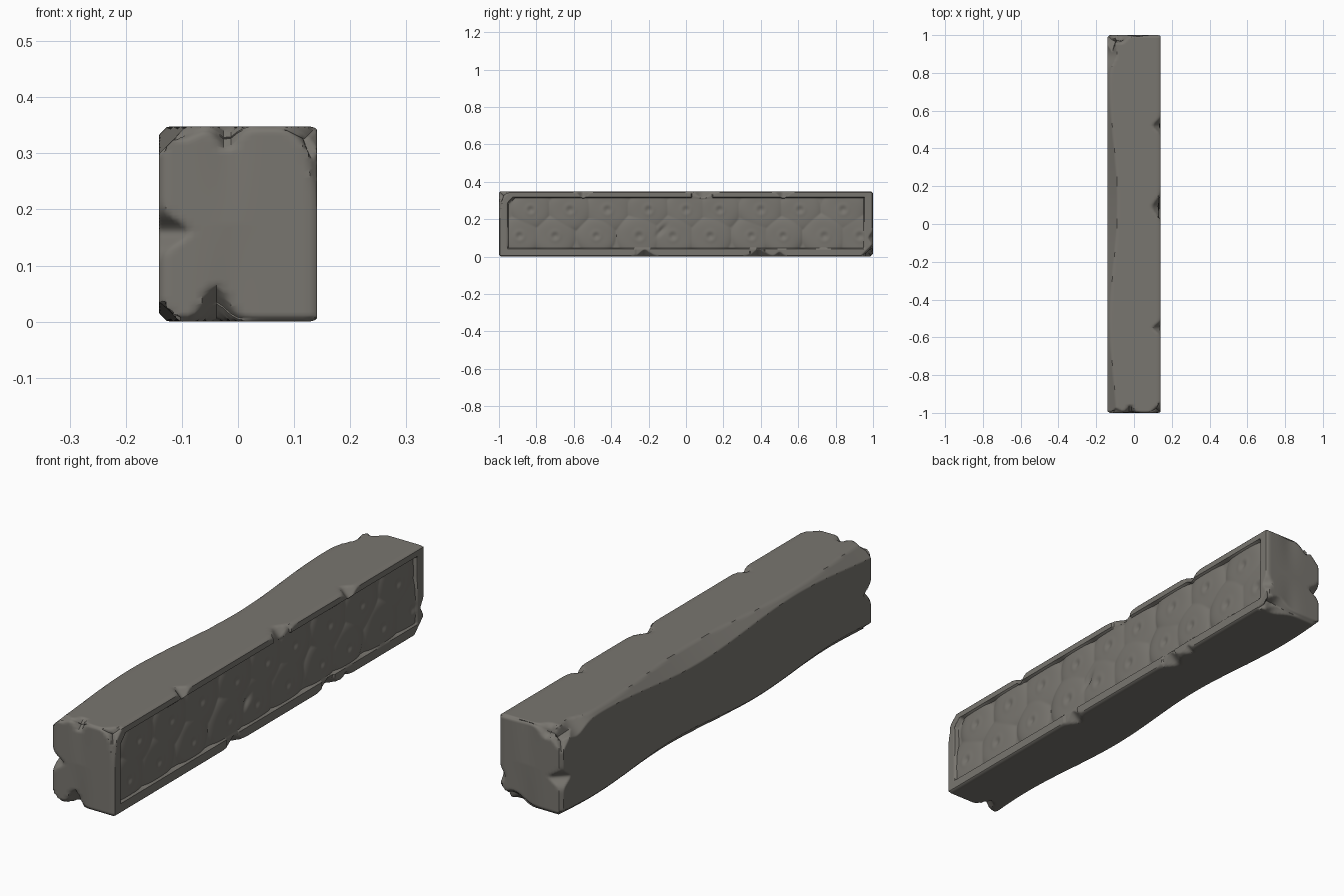
import bpy, bmesh, math, random
from mathutils import Vector

if "Cube" in bpy.data.objects:
    bpy.data.objects.remove(bpy.data.objects["Cube"])

random.seed(4)
HX, HY, H = 0.141, 1.0, 0.348      # half width, half length, height
NX, NY, NZ = 22, 360, 60


def bump(t, centre, width):
    return math.exp(-((t - centre) / width) ** 2)


def step(t):
    t = max(0.0, min(1.0, t))
    return t * t * (3 - 2 * t)


# Carved log ends, two rows: y, z, radius, relief
lower = [-0.89, -0.70, -0.48, -0.25, -0.07, 0.13, 0.35, 0.52, 0.74, 0.93]
upper = [-0.83, -0.62, -0.42, -0.20, 0.0, 0.18, 0.40, 0.61, 0.84]
discs = [(y, 0.11, random.uniform(0.105, 0.125), random.uniform(0.010, 0.014)) for y in lower]
discs += [(y, 0.25, random.uniform(0.10, 0.12), random.uniform(0.008, 0.012)) for y in upper]


def panel_depth(y, z):
    """How far the carved side sits behind the frame."""
    edge = min(0.957 - abs(y), z - 0.04, 0.318 - z,
               (y + 0.957 + 0.318 - z - 0.035) * 0.7)
    # broken stretches of the frame
    if 0.03 < y < 0.14 and z > 0.25:
        edge = max(edge, 0.004)
    if (-0.27 < y < -0.19 or 0.34 < y < 0.42) and z < 0.1:
        edge = max(edge, 0.003)
    relief = 0.0
    for cy, cz, r, h in discs:
        d = math.hypot(y - cy, z - cz) / r
        if d < 1:
            v = h * (1 - d ** 5) - 0.005 * bump(d, 0, 0.13) + 0.0015 * bump(d, 0.22, 0.1)
            relief = max(relief, v)
    relief += 0.001 * math.sin(23 * y + 9 * z) * math.cos(31 * z - 7 * y)
    relief -= 0.010 * bump(y, -0.13, 0.025) * bump(z, 0.14 + (y + 0.13) * 0.8, 0.018)
    return step(edge / 0.006) * (0.018 - relief)


def worn(x, y, z):
    """Chip and round the twelve edges of the block."""
    d = {'L': x + HX, 'R': HX - x, 'F': y + HY, 'K': HY - y, 'B': z, 'T': H - z}
    wear = {
        'RT': 0.006 + 0.035 * bump(y, 0.52, 0.03) + 0.04 * bump(y, 0.09, 0.045)
              + 0.035 * bump(y, -0.55, 0.025),
        'RB': 0.006 + 0.035 * bump(y, -0.22, 0.035) + 0.04 * bump(y, 0.39, 0.04)
              + 0.02 * bump(y, 0.5, 0.02),
        'LT': 0.035 + 0.02 * math.sin(5 * y + 1) + 0.03 * bump(y, 0.9, 0.06),
        'LB': 0.03 + 0.015 * math.sin(6 * y),
        'FT': 0.008 + 0.04 * bump(x, -0.02, 0.02) + 0.02 * bump(x, -0.1, 0.03),
        'FB': 0.010 + 0.06 * bump(x, -0.04, 0.025),
        'KT': 0.010 + 0.04 * bump(x, -0.07, 0.03),
        'KB': 0.015 + 0.04 * bump(x, 0.08, 0.05),
        'LF': 0.010 + 0.045 * bump(z, 0.16, 0.025),
        'RF': 0.006 + 0.012 * bump(z, 0.3, 0.05),
        'LK': 0.012 + 0.045 * bump(z, 0.15, 0.025),
        'RK': 0.006 + 0.02 * bump(z, 0.1, 0.025),
    }
    inward = {'L': Vector((1, 0, 0)), 'R': Vector((-1, 0, 0)), 'F': Vector((0, 1, 0)),
              'K': Vector((0, -1, 0)), 'B': Vector((0, 0, 1)), 'T': Vector((0, 0, -1))}
    p = Vector((x, y, z))
    for (a, b), c in wear.items():
        cut = c - d[a] - d[b]
        if cut > 0:
            p += (inward[a] + inward[b]) * cut * 0.5
    # cut-off corners
    for names, c in (('RFT', 0.06), ('RKB', 0.07), ('LKT', 0.09), ('LFB', 0.04)):
        cut = c - sum(d[n] for n in names)
        if cut > 0:
            for n in names:
                p += inward[n] * cut / 3
    # shallow creases down the two ends
    if d['F'] < 1e-6:
        p.y += 0.006 * bump(x, -0.015, 0.03) * abs(z / H - 0.5) * 2
    if d['K'] < 1e-6:
        p.y -= 0.006 * bump(x, 0.02, 0.04) * abs(z / H - 0.5) * 2
    if d['R'] < 1e-6:
        p.x = min(p.x, HX - panel_depth(y, z))
    return p


# Stone block: six grids welded into one closed skin
bm = bmesh.new()
verts = {}


def vert(i, j, k):
    if (i, j, k) not in verts:
        verts[i, j, k] = bm.verts.new(worn(-HX + 2 * HX * i / NX,
                                           -HY + 2 * HY * j / NY, H * k / NZ))
    return verts[i, j, k]


def skin(nu, nv, place):
    for u in range(nu):
        for v in range(nv):
            bm.faces.new([vert(*place(a, b)) for a, b in
                          ((u, v), (u + 1, v), (u + 1, v + 1), (u, v + 1))])


skin(NX, NY, lambda a, b: (a, b, NZ))
skin(NY, NX, lambda a, b: (b, a, 0))
skin(NY, NZ, lambda a, b: (NX, a, b))
skin(NZ, NY, lambda a, b: (0, b, a))
skin(NX, NZ, lambda a, b: (a, 0, b))
skin(NZ, NX, lambda a, b: (b, NY, a))
bmesh.ops.recalc_face_normals(bm, faces=bm.faces)

mesh = bpy.data.meshes.new("carved_stone_beam")
bm.to_mesh(mesh)
bm.free()
beam = bpy.data.objects.new("carved_stone_beam", mesh)
bpy.context.collection.objects.link(beam)

stone = bpy.data.materials.new("warm_grey_stone")
stone.diffuse_color = (0.19, 0.18, 0.16, 1)
stone.use_nodes = True
stone.node_tree.nodes["Principled BSDF"].inputs["Base Color"].default_value = stone.diffuse_color
mesh.materials.append(stone)

bpy.context.view_layer.objects.active = beam
beam.select_set(True)
bpy.ops.object.shade_smooth_by_angle(angle=math.radians(40))
